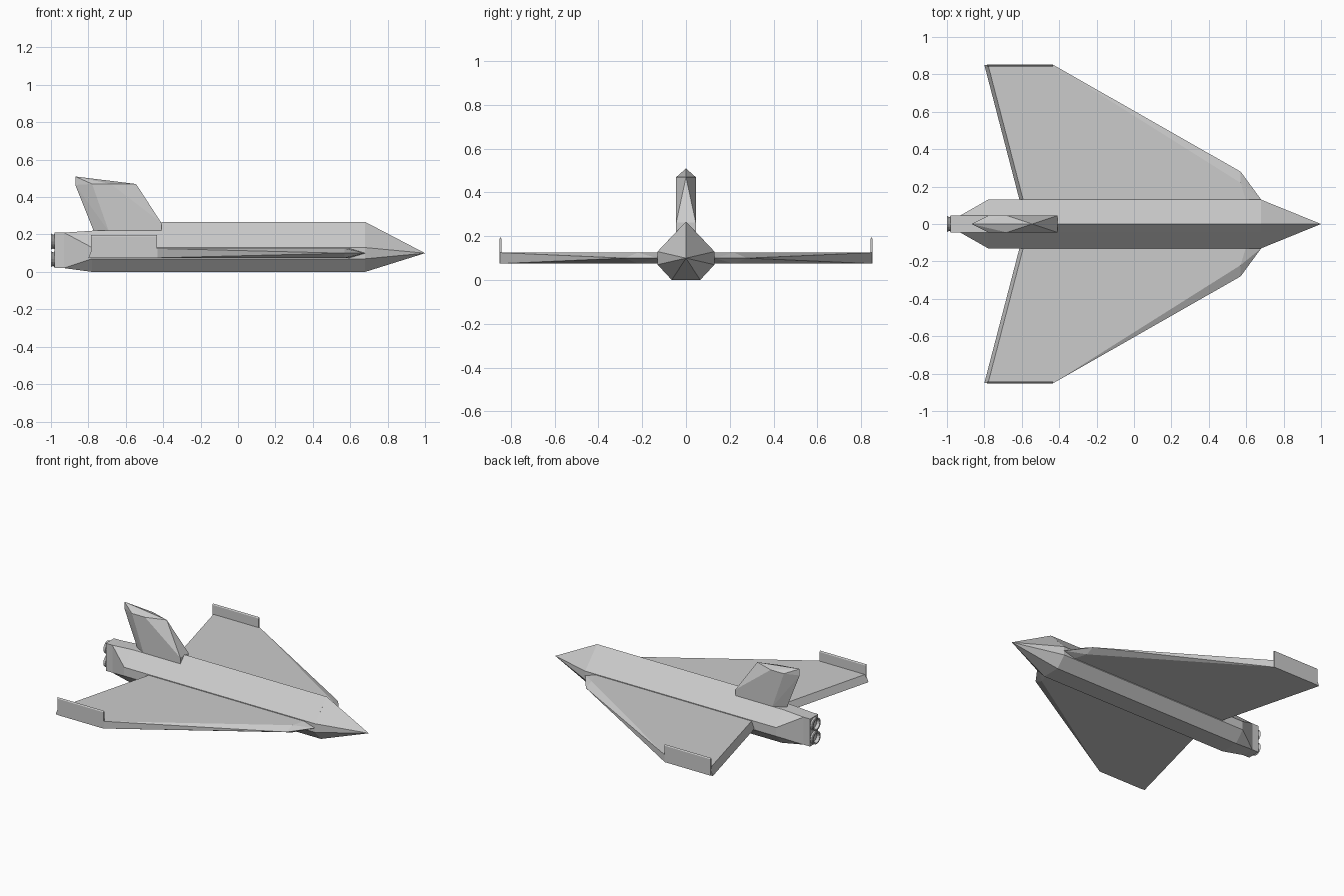
import bpy, bmesh, math
from mathutils import Matrix

cube = bpy.data.objects.get("Cube")
if cube:
    bpy.data.objects.remove(cube)

hull_grey = bpy.data.materials.new("hull grey")
hull_grey.use_nodes = True
hull_grey.diffuse_color = (0.6, 0.6, 0.6, 1)
hull_grey.node_tree.nodes["Principled BSDF"].inputs["Base Color"].default_value = (0.6, 0.6, 0.6, 1)


def finish(name, bm):
    bmesh.ops.remove_doubles(bm, verts=bm.verts, dist=0.0005)
    bmesh.ops.recalc_face_normals(bm, faces=bm.faces)
    mesh = bpy.data.meshes.new(name)
    bm.to_mesh(mesh)
    bm.free()
    mesh.materials.append(hull_grey)
    obj = bpy.data.objects.new(name, mesh)
    bpy.context.collection.objects.link(obj)
    return obj


def loft(name, rings):
    """Skin a row of closed rings and cap both ends."""
    bm = bmesh.new()
    rows = [[bm.verts.new(p) for p in ring] for ring in rings]
    n = len(rows[0])
    for a, b in zip(rows, rows[1:]):
        for i in range(n):
            j = (i + 1) % n
            bm.faces.new((a[i], a[j], b[j], b[i]))
    bm.faces.new(rows[0])
    bm.faces.new(rows[-1])
    bmesh.ops.dissolve_degenerate(bm, edges=bm.edges, dist=0.0005)
    return finish(name, bm)


def hull(name, points):
    """Convex solid around a few corner points."""
    bm = bmesh.new()
    for p in points:
        bm.verts.new(p)
    bmesh.ops.convex_hull(bm, input=bm.verts)
    bmesh.ops.dissolve_limit(bm, angle_limit=0.01, verts=bm.verts, edges=bm.edges)
    return finish(name, bm)


def section(x, half):
    """Mirror a half outline, listed from top centre to bottom, into a ring."""
    return [(x, y, z) for y, z in half] + [(x, -y, z) for y, z in reversed(half[1:])]


# Fuselage: ridged front, flat shelf under the fin, square tail block
SIDES = [(0.13, 0.13), (0.13, 0.07), (0.065, 0.0)]
ridged = [(0, 0.267), (0.045, 0.22)] + SIDES
shelf = [(0, 0.22), (0.045, 0.22)] + SIDES
tail = [(0, 0.21), (0.045, 0.21), (0.045, 0.21), (0.045, 0.02), (0.045, 0.02)]
loft("fuselage", [section(-0.98, tail), section(-0.93, tail), section(-0.78, shelf),
                  section(-0.41, shelf), section(-0.41, ridged), section(0.68, ridged)])
hull("nose", [(1.0, 0, 0.1)] + section(0.68, [ridged[0]] + SIDES))

# Tail fin with a pointed rear tip
fin = [(-0.87, 0, 0.51), (-0.87, 0, 0.465), (-0.545, 0, 0.47), (-0.77, 0, 0.215)]
for s in (-1, 1):
    fin += [(x, s * 0.045, z) for x, z in
            ((-0.78, 0.47), (-0.68, 0.47), (-0.69, 0.215), (-0.41, 0.215), (-0.41, 0.262))]
hull("tail_fin", fin)

# Wings with sharp front kinks, and upright plates on the tips
for side, s in (("left", 1), ("right", -1)):
    wing = [(0.68, s * 0.13, 0.1), (0.57, s * 0.28, 0.1)]
    for z, rear in ((0.125, 0.02), (0.075, 0)):
        wing += [(0.57, s * 0.22, z), (0.6, s * 0.12, z), (-0.43, s * 0.85, z),
                 (-0.8 + rear, s * 0.85, z), (-0.61 + rear, s * 0.12, z)]
    hull(side + "_wing", wing)
    plate = []
    for y, top in ((0.843, 0.188), (0.853, 0.188), (0.848, 0.196)):
        for x in (-0.785, -0.432):
            plate += [(x, s * y, 0.075), (x, s * y, top)]
    hull(side + "_winglet", plate)

# Two stacked hollow exhaust nozzles
NOZZLE = [(-0.975, 0.03), (-0.98, 0.043), (-0.988, 0.036), (-1.0, 0.043),
          (-1.0, 0.034), (-0.982, 0.026)]
for name, z in (("upper_nozzle", 0.162), ("lower_nozzle", 0.068)):
    rings = [[(x, r * math.cos(i * math.tau / 16), z + r * math.sin(i * math.tau / 16))
              for i in range(16)] for x, r in NOZZLE]
    loft(name, rings)
